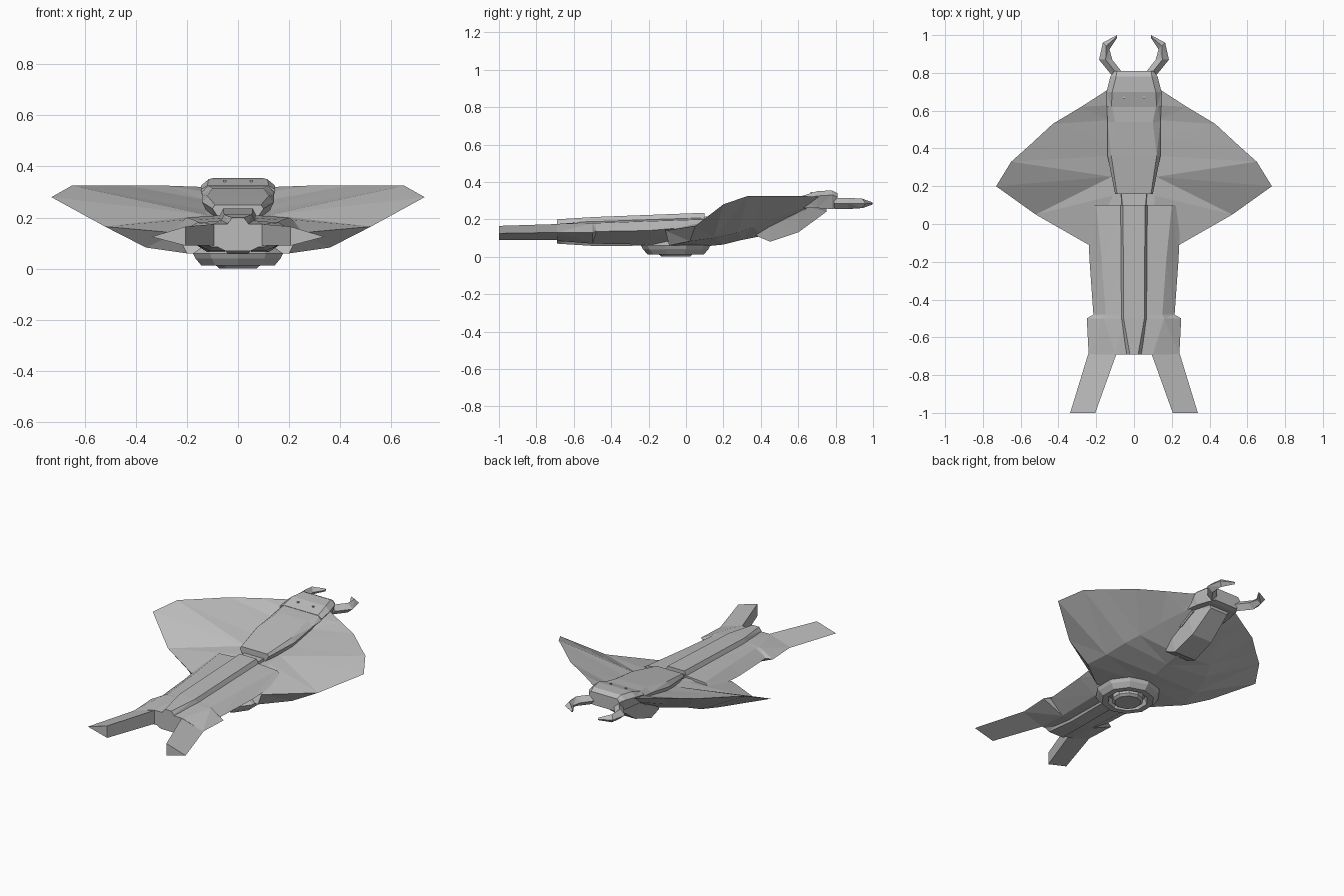
import bpy
import bmesh
from math import cos, sin, tau

cube = bpy.data.objects.get("Cube")
if cube:
    bpy.data.objects.remove(cube, do_unlink=True)

hull_grey = bpy.data.materials.new("hull_grey")
hull_grey.use_nodes = True
hull_grey.diffuse_color = (0.5, 0.5, 0.5, 1)
hull_grey.node_tree.nodes["Principled BSDF"].inputs["Base Color"].default_value = (0.5, 0.5, 0.5, 1)


def finish(name, bm, mirror=False):
    """Turn a bmesh into a flat shaded object, optionally mirrored across x."""
    bmesh.ops.recalc_face_normals(bm, faces=bm.faces)
    mesh = bpy.data.meshes.new(name)
    bm.to_mesh(mesh)
    bm.free()
    mesh.materials.append(hull_grey)
    obj = bpy.data.objects.new(name, mesh)
    bpy.context.collection.objects.link(obj)
    if mirror:
        obj.modifiers.new("Mirror", "MIRROR").use_clip = True
    return obj


def loft(name, sections, mirror=False):
    """Skin a row of closed cross sections and cap both ends."""
    bm = bmesh.new()
    rings = [[bm.verts.new(p) for p in section] for section in sections]
    count = len(rings[0])
    for a, b in zip(rings, rings[1:]):
        for i in range(count):
            j = (i + 1) % count
            bm.faces.new((a[i], a[j], b[j], b[i]))
    bm.faces.new(rings[0])
    bm.faces.new(rings[-1])
    bmesh.ops.triangulate(bm, faces=[f for f in bm.faces if len(f.verts) == 4])
    return finish(name, bm, mirror)


def at_y(y, *points):
    """Cross section of x, z points in one plane."""
    return [(x, y, z) for x, z in points]


def both(section):
    """Close a right-hand half section with its reflection."""
    return section + [(-x, y, z) for x, y, z in reversed(section)]


# Wings: a shallow dish running from the head round to the trailing edge
wing_rows = [  # outer rim, upper root, lower bulge, keel line
    ((.14, .71, .32), (.12, .70, .31), (.10, .70, .29), (.70, .28)),
    ((.28, .62, .325), (.12, .63, .30), (.14, .60, .25), (.58, .20)),
    ((.43, .53, .325), (.13, .55, .27), (.20, .48, .21), (.48, .15)),
    ((.56, .41, .325), (.13, .45, .25), (.26, .36, .16), (.40, .11)),
    ((.65, .33, .325), (.13, .36, .23), (.30, .28, .13), (.30, .09)),
    ((.73, .20, .28), (.12, .25, .21), (.33, .15, .10), (.20, .065)),
    ((.52, .05, .165), (.11, .15, .20), (.36, .02, .083), (.10, .055)),
    ((.24, -.11, .14), (.10, 0, .19), (.20, -.09, .06), (-.06, .055)),
]
loft("wings", [both([root, rim, bulge, (.01, *keel)])
               for rim, root, bulge, keel in wing_rows])

# Side panels of the rear hull, with a step out near the end
loft("hull_side_panel", [
    at_y(.10, (.05, .21), (.20, .20), (.25, .165), (.12, .07), (.05, .07)),
    at_y(-.20, (.05, .20), (.17, .19), (.235, .14), (.12, .065), (.05, .065)),
    at_y(-.48, (.05, .19), (.15, .18), (.215, .135), (.11, .07), (.05, .07)),
    at_y(-.50, (.05, .19), (.16, .18), (.25, .13), (.11, .07), (.05, .07)),
    at_y(-.69, (.03, .175), (.10, .175), (.24, .13), (.10, .085), (.03, .085)),
], mirror=True)

# Swept triangular tail prongs
loft("tail_prong", [
    at_y(-.68, (.09, .175), (.24, .13), (.09, .09)),
    at_y(-1, (.205, .165), (.338, .125), (.205, .09)),
], mirror=True)

# Raised spine and the belly strip beneath it
loft("spine", [both(s) for s in (
    at_y(.10, (.058, .235), (.075, .20), (.08, .12), (.04, .06)),
    at_y(-.50, (.055, .212), (.07, .18), (.08, .12), (.04, .058)),
    at_y(-.69, (.022, .20), (.038, .18), (.09, .09), (.05, .07)),
)])

# Narrow link between spine and neck
loft("neck_link", [both(s) for s in (
    at_y(.08, (.06, .215), (.07, .15)),
    at_y(.20, (.07, .215), (.08, .15)),
)])

# Neck wedge widening toward the head
loft("neck", [both(s) for s in (
    at_y(.16, (.09, .25), (.10, .235), (.07, .19)),
    at_y(.36, (.12, .285), (.14, .26), (.10, .18)),
    at_y(.54, (.10, .315), (.14, .29), (.10, .20)),
    at_y(.64, (.12, .325), (.145, .30), (.10, .25)),
)])

# Head with bevelled brow
loft("head", [both(s) for s in (
    at_y(.62, (.12, .325), (.145, .31), (.13, .26)),
    at_y(.70, (.115, .35), (.145, .325), (.12, .26)),
    at_y(.78, (.095, .355), (.125, .33), (.10, .255)),
    at_y(.81, (.09, .34), (.105, .32), (.08, .26)),
)])

# Chin keel under the head
loft("chin_keel", [both(s) for s in (
    at_y(.38, (.09, .20), (.08, .11)),
    at_y(.45, (.11, .22), (.075, .08)),
    at_y(.60, (.11, .28), (.07, .13)),
    at_y(.75, (.09, .30), (.06, .24)),
)])

# Curved pincers: inner and outer edges joined by upper and lower ridges
pincer_path = [
    ((.06, .80), (.12, .79), .03),
    ((.115, .87), (.185, .87), .03),
    ((.13, .925), (.165, .96), .025),
    ((.09, .985), (.09, 1), .008),
]
pincer = []
for (xi, yi), (xo, yo), h in pincer_path:
    xm, ym, z = (xi + xo) / 2, (yi + yo) / 2, .285
    pincer.append([(xi, yi, z), (xm, ym, z + h), (xo, yo, z), (xm, ym, z - h)])
loft("pincer", pincer, mirror=True)

# Small eye plates on the brow
bm = bmesh.new()
bmesh.ops.create_cube(bm, size=.01)
bmesh.ops.translate(bm, verts=bm.verts, vec=(.052, .67, .342))
finish("eye", bm, mirror=True)


# Round docking collar and pad below the hull
def turned(name, profile, sides=10, centre_y=-.055):
    rings = [[(r * cos(tau * (i + .5) / sides), centre_y + r * sin(tau * (i + .5) / sides), z)
              for i in range(sides)] for r, z in profile]
    return loft(name, rings)


turned("docking_collar", [(.14, .09), (.185, .06), (.175, .04), (.15, .012),
                          (.115, .012), (.10, .045)])
turned("docking_pad", [(.09, .06), (.09, .012), (.075, 0)])
